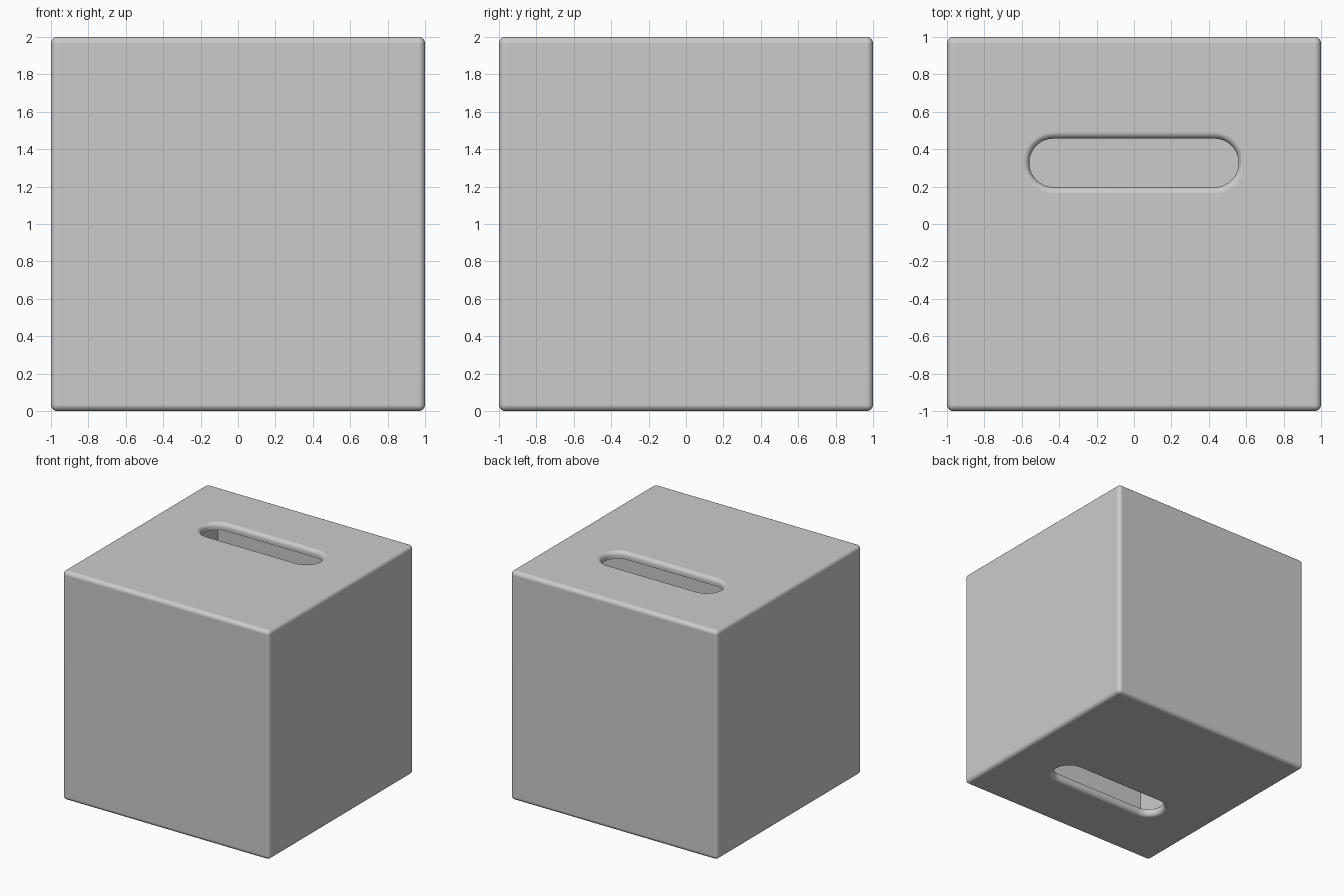
import bpy, bmesh
from math import sin, cos, pi
from mathutils import Vector, Matrix

if "Cube" in bpy.data.objects:
    bpy.data.objects.remove(bpy.data.objects["Cube"])

EDGE = 0.035      # rounding of the outer edges
LIP = 0.035       # rounding of the slot rims
SLOT_Y, SLOT_X, SLOT_R = 0.327, 0.43, 0.13


def make_object(name, bm):
    mesh = bpy.data.meshes.new(name)
    bmesh.ops.recalc_face_normals(bm, faces=bm.faces)
    bm.to_mesh(mesh)
    bm.free()
    ob = bpy.data.objects.new(name, mesh)
    bpy.context.collection.objects.link(ob)
    return ob


def block(name, lo, hi, bevel=0):
    bm = bmesh.new()
    lo, hi = Vector(lo), Vector(hi)
    bmesh.ops.create_cube(bm, size=1, matrix=Matrix.Translation((lo + hi) / 2)
                          @ Matrix.Diagonal((*(hi - lo), 1)))
    if bevel:
        bmesh.ops.bevel(bm, geom=bm.edges[:], offset=bevel, segments=5,
                        profile=0.5, affect='EDGES')
    return make_object(name, bm)


def slot_cutter(name, side):
    """Rounded slot with a flared rim; side 1 = top, -1 = underside."""
    bm = bmesh.new()
    # (depth below the face, outward flare)
    levels = [(-0.05, LIP)]
    for i in range(7):
        a = i / 6 * pi / 2
        levels.append((LIP * (1 - cos(a)), LIP * (1 - sin(a))))
    levels.append((0.12, 0))
    rings = []
    for depth, flare in levels:
        ring = []
        for end in (1, -1):
            for i in range(17):
                a = -pi / 2 + pi * i / 16
                r = SLOT_R + flare
                ring.append(bm.verts.new((end * (SLOT_X + r * cos(a)),
                                          side * SLOT_Y + end * r * sin(a),
                                          1 + side * (1 - depth))))
        rings.append(ring)
    n = len(rings[0])
    for a, b in zip(rings, rings[1:]):
        for i in range(n):
            bm.faces.new((a[i], a[(i + 1) % n], b[(i + 1) % n], b[i]))
    bm.faces.new(rings[0])
    bm.faces.new(rings[-1])
    return make_object(name, bm)


# Outer body
body = block("box_body", (-1, -1, 0), (1, 1, 2), EDGE)

# Two hollow chambers side by side, one behind each slot
cutters = []
for side, label in ((1, "top"), (-1, "bottom")):
    ys = sorted((side * 0.03, side * 0.87))
    cutters.append(block(label + "_chamber_cutter",
                         (-0.8, ys[0], 0.06), (0.8, ys[1], 1.94)))
    cutters.append(slot_cutter(label + "_slot_cutter", side))

bpy.context.view_layer.objects.active = body
for cutter in cutters:
    cutter.hide_render = True
    mod = body.modifiers.new("cut", 'BOOLEAN')
    mod.operation, mod.solver, mod.object = 'DIFFERENCE', 'EXACT', cutter
    bpy.ops.object.modifier_apply(modifier=mod.name)
for cutter in cutters:
    bpy.data.objects.remove(cutter)

# Smooth rounded edges, flat faces kept flat
bpy.ops.object.select_all(action='DESELECT')
body.select_set(True)
bpy.ops.object.shade_smooth_by_angle(angle=0.6)
weighted = body.modifiers.new("flat_faces", 'WEIGHTED_NORMAL')
weighted.keep_sharp = True
